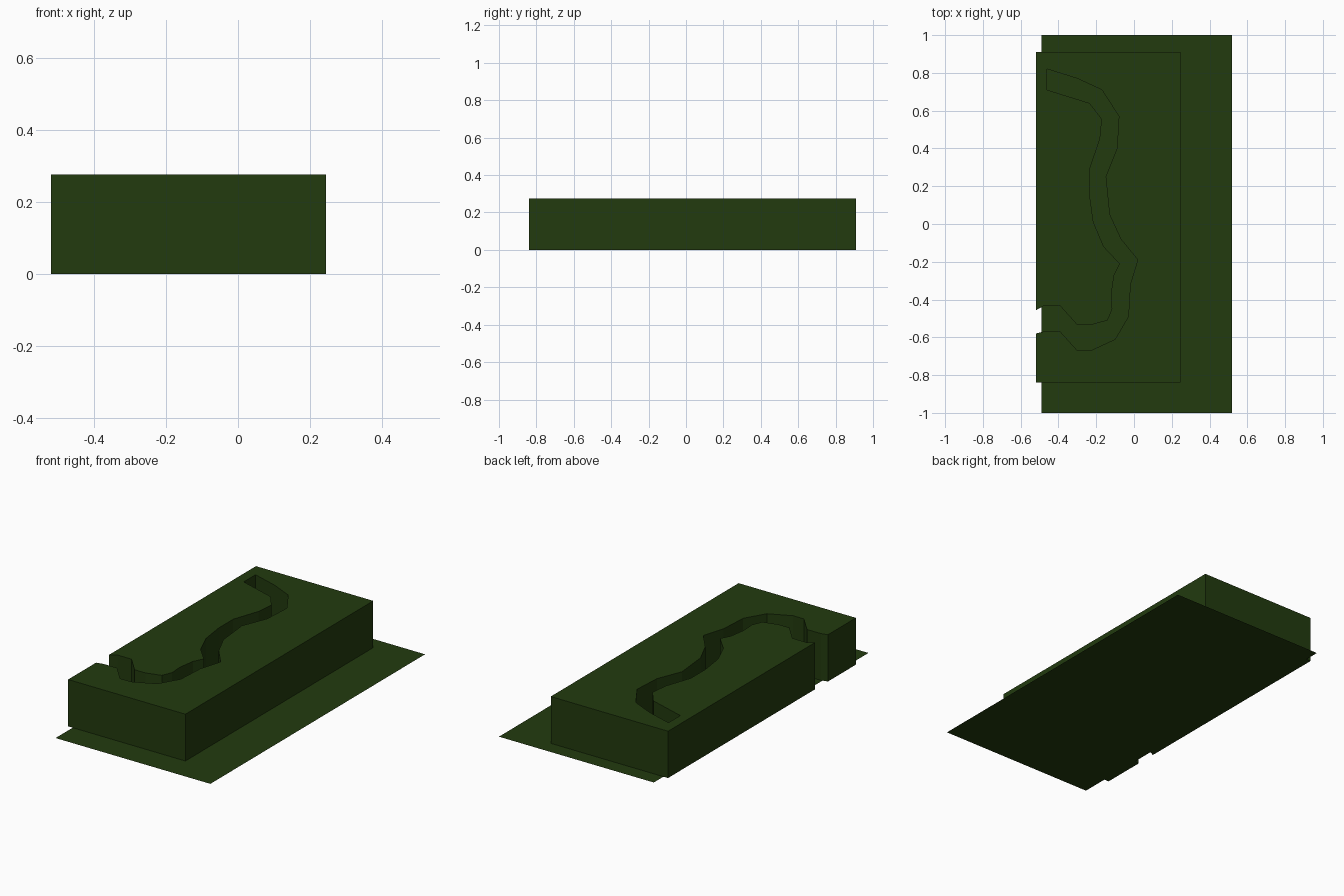
import bpy, bmesh

if "Cube" in bpy.data.objects:
    bpy.data.objects.remove(bpy.data.objects["Cube"])

# single dark green colour
green = bpy.data.materials.new("dark_green")
green.diffuse_color = (0.016, 0.043, 0.0045, 1)
green.use_nodes = True
green.node_tree.nodes["Principled BSDF"].inputs["Base Color"].default_value = green.diffuse_color


def slab(name, outline, height):
    """Flat outline, extruded upward when height is above zero."""
    bm = bmesh.new()
    face = bm.faces.new([bm.verts.new((x, y, 0)) for x, y in outline])
    face.normal_update()
    if face.normal.z < 0:
        face.normal_flip()
    if height:
        ext = bmesh.ops.extrude_face_region(bm, geom=[face], use_keep_orig=True)
        tops = [g for g in ext["geom"] if isinstance(g, bmesh.types.BMVert)]
        bmesh.ops.translate(bm, verts=tops, vec=(0, 0, height))
        bmesh.ops.recalc_face_normals(bm, faces=bm.faces[:])
    mesh = bpy.data.meshes.new(name)
    bm.to_mesh(mesh)
    bm.free()
    mesh.materials.append(green)
    obj = bpy.data.objects.new(name, mesh)
    bpy.context.collection.objects.link(obj)
    return obj


# winding channel: right bank from the blind end to the mouth
right_bank = [(-.46, .82), (-.30, .77), (-.17, .71), (-.08, .57), (-.09, .40),
              (-.15, .25), (-.13, .05), (-.07, -.08), (.02, -.19), (-.02, -.32),
              (-.03, -.49), (-.10, -.61), (-.23, -.67), (-.30, -.67),
              (-.39, -.57), (-.48, -.57), (-.52, -.58)]
# left bank from the mouth back to the blind end
left_bank = [(-.52, -.457), (-.48, -.435), (-.39, -.435), (-.30, -.535),
             (-.23, -.535), (-.14, -.51), (-.115, -.45), (-.12, -.37),
             (-.105, -.27), (-.075, -.21), (-.16, -.12), (-.215, .01),
             (-.235, .155), (-.235, .29), (-.18, .45), (-.17, .555),
             (-.235, .64), (-.46, .71)]

# raised block, with the channel cut right through it
block_corners = [(-.52, -.84), (.245, -.84), (.245, .91), (-.52, .91)]
slab("channelled_block", block_corners + left_bank + right_bank, 0.276)

# thin ground sheet
slab("ground_sheet", [(-.49, -1), (.52, -1), (.52, 1), (-.49, 1)], 0)
